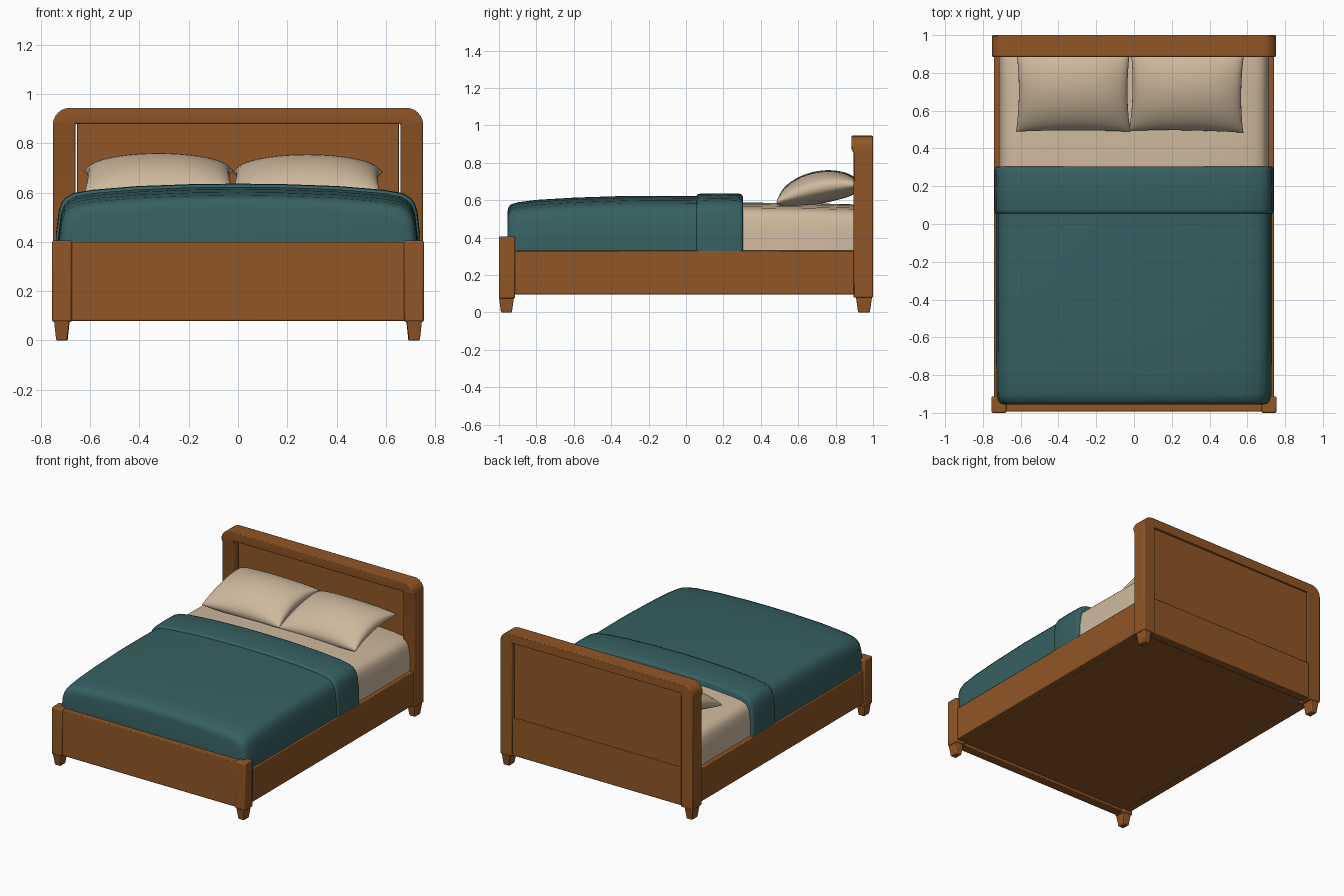
import bpy, bmesh, math
from mathutils import Matrix, Vector

if "Cube" in bpy.data.objects:
    bpy.data.objects.remove(bpy.data.objects["Cube"], do_unlink=True)


def material(name, rgb):
    m = bpy.data.materials.new(name)
    m.use_nodes = True
    m.diffuse_color = (*rgb, 1)
    m.node_tree.nodes["Principled BSDF"].inputs["Base Color"].default_value = (*rgb, 1)
    return m


wood = material("warm wood", (0.28, 0.093, 0.019))
teal = material("teal blanket", (0.038, 0.117, 0.122))
cream = material("cream linen", (0.62, 0.485, 0.34))


def finish(name, bm, mat, bevel=0.0, angle=35):
    bmesh.ops.recalc_face_normals(bm, faces=bm.faces[:])
    me = bpy.data.meshes.new(name)
    bm.to_mesh(me)
    bm.free()
    ob = bpy.data.objects.new(name, me)
    bpy.context.collection.objects.link(ob)
    me.materials.append(mat)
    if bevel:
        mod = ob.modifiers.new("soft edges", "BEVEL")
        mod.width, mod.segments, mod.limit_method = bevel, 2, "ANGLE"
    bpy.ops.object.select_all(action="DESELECT")
    ob.select_set(True)
    bpy.context.view_layer.objects.active = ob
    bpy.ops.object.shade_smooth_by_angle(angle=math.radians(angle))
    return ob


def box(name, lo, hi, mat=wood, bevel=0.005, taper=1.0):
    """Box between two corners; taper scales the bottom face."""
    bm = bmesh.new()
    bmesh.ops.create_cube(bm, size=1)
    lo, hi = Vector(lo), Vector(hi)
    mid, size = (lo + hi) / 2, hi - lo
    for v in bm.verts:
        s = taper if v.co.z < 0 else 1
        v.co = mid + Vector((v.co.x * size.x * s, v.co.y * size.y * s, v.co.z * size.z))
    return finish(name, bm, mat, bevel)


def loft(name, stations, bottom, mat, sag=1.0):
    """Draped cloth: a crowned cross-section carried along y (y, half width, crown)."""
    half = [(1, -0.2), (0.985, -0.11), (0.968, -0.075), (0.945, -0.055),
            (0.9, -0.038), (0.8, -0.025), (0.55, -0.01), (0.25, -0.002)]
    bm = bmesh.new()
    rings = []
    for y, w, top in stations:
        side = [(w, bottom)] + [(w * f, top + d * sag) for f, d in half]
        pts = side + [(0, top)] + [(-x, z) for x, z in reversed(side)]
        rings.append([bm.verts.new((x, y, z)) for x, z in pts])
    n = len(rings[0])
    for a, b in zip(rings, rings[1:]):
        for i in range(n):
            j = (i + 1) % n
            bm.faces.new((a[i], a[j], b[j], b[i]))
    bm.faces.new(rings[0])
    bm.faces.new(rings[-1])
    return finish(name, bm, mat, angle=50)


def pillow(name, x, width, lift, turn):
    """Two puffed sheets welded along the seam, bent and leaning on the headboard."""
    bm = bmesh.new()
    for sign in (1, -1):
        new = bmesh.ops.create_grid(bm, x_segments=28, y_segments=20, size=1)["verts"]
        for v in new:
            u, w = math.sin(v.co.x * math.pi / 2), math.sin(v.co.y * math.pi / 2)
            puff = max(0, (1 - u * u) * (1 - w * w)) ** 0.42
            v.co = (u * width / 2 * (1 - 0.05 * (1 - w * w)),
                    w * 0.228 * (1 - 0.04 * (1 - u * u)),
                    sign * 0.085 * puff - 0.03 * w * w)
    bmesh.ops.remove_doubles(bm, verts=bm.verts[:], dist=0.0005)
    pose = (Matrix.Translation((x, 0.705, lift)) @ Matrix.Rotation(turn, 4, "Z")
            @ Matrix.Rotation(math.radians(12), 4, "X"))
    bmesh.ops.transform(bm, matrix=pose, verts=bm.verts[:])
    return finish(name, bm, cream, angle=80)


# Headboard frame: an arch with rounded shoulders and a slightly proud top rail
def headboard_frame():
    w, r, top = 0.752, 0.07, 0.945
    outer = [(w, 0.08), (w, 0.85)]
    inner = [(0.66, 0.08), (0.66, 0.85)]
    for i in range(7):
        a = math.pi / 2 * i / 6
        outer.append((w - r + r * math.cos(a), top - r + r * math.sin(a)))
        inner.append((0.66, 0.88))
    outer += [(-x, z) for x, z in reversed(outer)]
    inner += [(-x, z) for x, z in reversed(inner)]
    bm = bmesh.new()
    rows = []
    for (ox, oz), (ix, iz) in zip(outer, inner):
        front = 0.885 if oz > 0.86 else 0.896
        rows.append([bm.verts.new(p) for p in
                     ((ox, front, oz), (ox, 1, oz), (ix, 1, iz), (ix, front, iz))])
    for a, b in zip(rows, rows[1:]):
        for i in range(4):
            j = (i + 1) % 4
            bm.faces.new((a[i], a[j], b[j], b[i]))
    bm.faces.new(rows[0])
    bm.faces.new(rows[-1])
    bmesh.ops.remove_doubles(bm, verts=bm.verts[:], dist=0.0001)
    bmesh.ops.dissolve_degenerate(bm, edges=bm.edges[:], dist=0.0001)
    finish("headboard_frame", bm, wood, 0.006)


headboard_frame()
box("headboard_panel", (-0.653, 0.935, 0.09), (0.653, 0.98, 0.885), bevel=0.003)
box("headboard_lower_rail", (-0.662, 0.93, 0.085), (0.662, 0.99, 0.35), bevel=0.004)

# Footboard
box("footboard_panel", (-0.68, -0.992, 0.08), (0.68, -0.925, 0.4))

# Posts, feet and side rails, left and right
for side, s in (("left", 1), ("right", -1)):
    def pair(name, x0, x1, y0, y1, z0, z1, **kw):
        xs = sorted((s * x0, s * x1))
        box(side + "_" + name, (xs[0], y0, z0), (xs[1], y1, z1), **kw)
    pair("foot_post", 0.675, 0.755, -1, -0.913, 0.075, 0.407, bevel=0.008)
    pair("front_foot", 0.685, 0.747, -1, -0.92, 0, 0.08, taper=0.72)
    pair("back_foot", 0.683, 0.745, 0.908, 0.995, 0, 0.085, taper=0.72)
    pair("side_rail", 0.69, 0.741, -0.925, 0.91, 0.095, 0.33)

# Closed base under the mattress
box("base_board", (-0.7, -0.93, 0.098), (0.7, 0.94, 0.2), bevel=0)

# Bedding
loft("mattress", [(-0.9, 0.69, 0.54), (-0.3, 0.712, 0.58), (0.3, 0.715, 0.588),
                  (0.7, 0.715, 0.583), (0.9, 0.715, 0.578), (0.932, 0.71, 0.57)],
     0.19, cream, 0.75)
loft("blanket", [(-0.955, 0.695, 0.535), (-0.95, 0.71, 0.56), (-0.938, 0.721, 0.577),
                 (-0.9, 0.728, 0.589), (-0.8, 0.729, 0.602), (-0.6, 0.73, 0.614),
                 (-0.3, 0.73, 0.624), (0.08, 0.73, 0.622)], 0.32, teal)
loft("blanket_fold", [(0.055, 0.73, 0.622), (0.06, 0.736, 0.631), (0.075, 0.738, 0.635),
                      (0.18, 0.739, 0.637), (0.285, 0.738, 0.635), (0.298, 0.736, 0.631),
                      (0.304, 0.73, 0.62)], 0.32, teal)
pillow("right_pillow", -0.322, 0.605, 0.67, 0.0)
pillow("left_pillow", 0.28, 0.605, 0.665, math.radians(-1))
